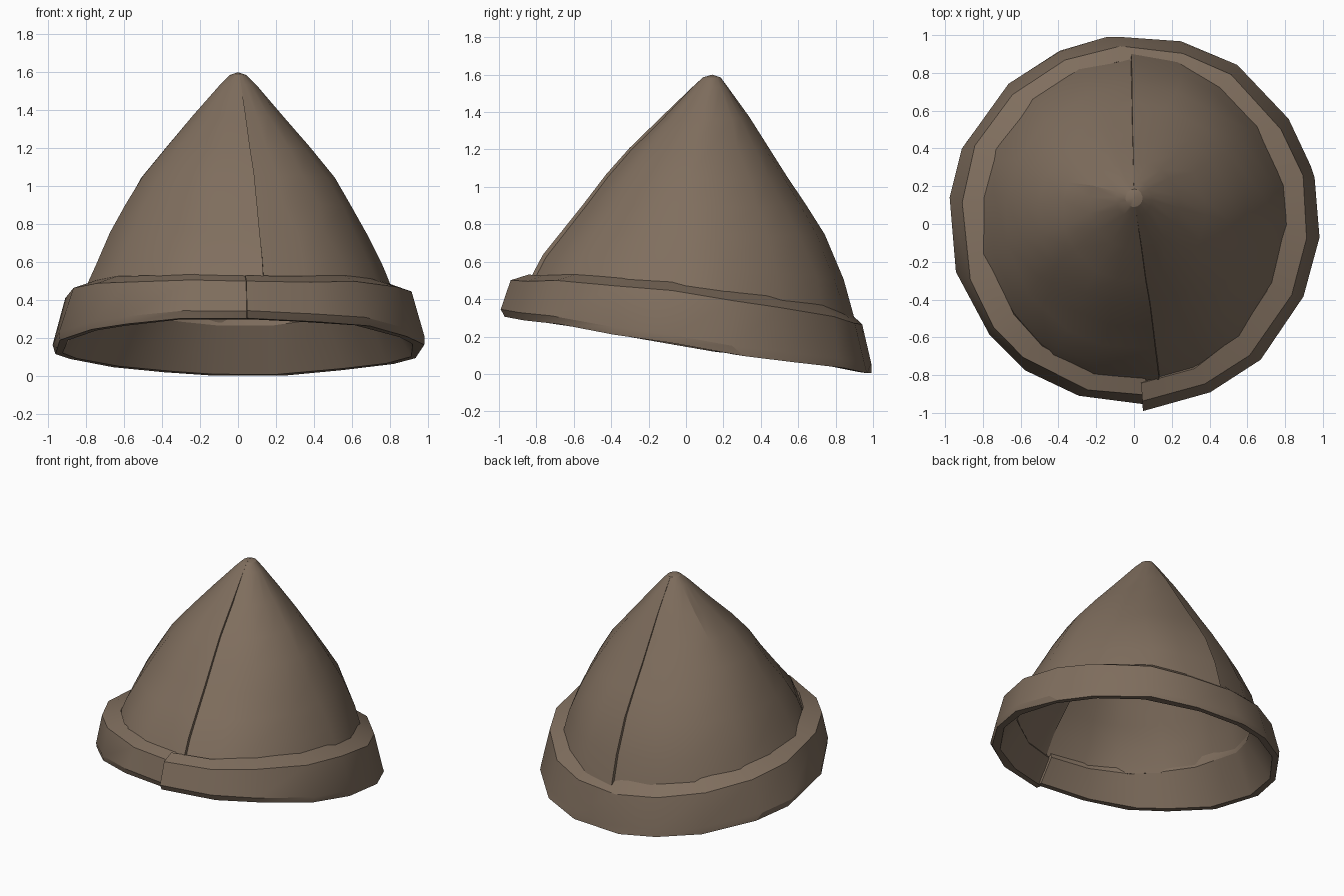
import bpy, bmesh, math, random

if "Cube" in bpy.data.objects:
    bpy.data.objects.remove(bpy.data.objects["Cube"])

random.seed(11)

leather = bpy.data.materials.new("worn brown leather")
leather.diffuse_color = (0.215, 0.157, 0.112, 1)
leather.use_nodes = True
leather.node_tree.nodes["Principled BSDF"].inputs["Base Color"].default_value = leather.diffuse_color


def ring_point(ring, t, grow):
    """Point on a tilted oval ring: half width, then y and z at front / side / back."""
    rx, yf, yb, zf, zs, zb = ring
    s = math.sin(t)
    x = rx * grow * math.cos(t)
    y = (yf + yb) / 2 + (yb - yf) / 2 * grow * s
    z = zs + (zb - zf) / 2 * s + ((zf + zb) / 2 - zs) * s * s
    return x, y, z


def panel(name, rings, start, end, steps, lift_start, lift_end, jitter, thickness=0, tube=False):
    """Sheet of leather swept round the rings; the ends are lifted so that seams overlap.
    A tube joins its last ring to its first and has capped ends."""
    bm = bmesh.new()
    wobble = [random.uniform(-jitter, jitter) for _ in range(steps + 1)]
    turn = [random.uniform(-0.04, 0.04) for _ in range(steps + 1)]
    drop = [random.uniform(-jitter, jitter) for _ in range(steps + 1)]
    rows = []
    for ring in rings:
        row = []
        for i in range(steps + 1):
            f = i / steps
            inner = 0 < i < steps
            t = start + (end - start) * f
            if inner:
                t += turn[i] + random.uniform(-0.025, 0.025)
            lift = lift_start * max(0, 1 - f * steps / 2) + lift_end * max(0, 1 - (1 - f) * steps / 2)
            grow = 1 + lift + (wobble[i] * 0.6 + random.uniform(-jitter, jitter) * 0.7 if inner else 0)
            x, y, z = ring_point(ring, math.radians(90) * t, grow)
            row.append(bm.verts.new((x, y, z + drop[i] * 0.7 * (ring[0] > 0.1))))
        rows.append(row)
    for a, b in zip(rows, rows[1:] + rows[:1] if tube else rows[1:]):
        for i in range(steps):
            bm.faces.new((a[i], a[i + 1], b[i + 1], b[i]))
    if tube:
        bm.faces.new([r[0] for r in rows])
        bm.faces.new([r[-1] for r in rows])
        bmesh.ops.recalc_face_normals(bm, faces=bm.faces)
    bmesh.ops.remove_doubles(bm, verts=bm.verts, dist=0.002)
    mesh = bpy.data.meshes.new(name)
    bm.to_mesh(mesh)
    bm.free()
    mesh.materials.append(leather)
    ob = bpy.data.objects.new(name, mesh)
    bpy.context.collection.objects.link(ob)
    bpy.ops.object.select_all(action='DESELECT')
    ob.select_set(True)
    bpy.context.view_layer.objects.active = ob
    if thickness:
        sol = ob.modifiers.new("thickness", 'SOLIDIFY')
        sol.thickness = thickness
        sol.offset = -1
        bpy.ops.object.modifier_apply(modifier=sol.name)
    bpy.ops.object.shade_smooth_by_angle(angle=math.radians(25))
    return ob


# Crown: two halves of a leaning cone, sewn at the front and the back
crown_rings = [
    (0.820, -0.850, 0.895, 0.48, 0.425, 0.28),
    (0.765, -0.770, 0.835, 0.63, 0.58, 0.50),
    (0.685, -0.665, 0.735, 0.76, 0.75, 0.74),
    (0.600, -0.545, 0.635, 0.91, 0.90, 0.90),
    (0.512, -0.430, 0.535, 1.06, 1.05, 1.05),
    (0.380, -0.305, 0.435, 1.20, 1.21, 1.21),
    (0.240, -0.130, 0.335, 1.37, 1.37, 1.37),
    (0.095, 0.035, 0.225, 1.535, 1.535, 1.53),
    (0.045, 0.090, 0.185, 1.585, 1.585, 1.585),
    (0.000, 0.140, 0.140, 1.60, 1.60, 1.60),
]
front_seam = -0.91   # in quarter turns from +x
panel("crown_right", crown_rings, front_seam - 0.01, 1.01, 9, -0.006, 0.010, 0.012, thickness=0.025)
panel("crown_left", crown_rings, 0.985, 4 + front_seam + 0.015, 9, -0.008, 0.008, 0.012, thickness=0.025)

# Brim: turned-up cuff, closed inside, that overlaps itself at the front
brim_rings = [
    (0.935, -0.905, 0.955, 0.305, 0.145, 0.015),   # inner lip
    (0.980, -0.950, 0.998, 0.310, 0.145, 0.008),   # outer lip
    (0.980, -0.970, 0.998, 0.350, 0.190, 0.060),
    (0.922, -0.918, 0.950, 0.505, 0.430, 0.270),   # top edge
    (0.785, -0.825, 0.860, 0.535, 0.480, 0.345),   # fold against the crown
    (0.780, -0.810, 0.850, 0.470, 0.410, 0.270),   # inner fold
]
panel("brim_cuff", brim_rings, -0.97, 3.05, 18, 0.022, -0.010, 0.012, tube=True)
